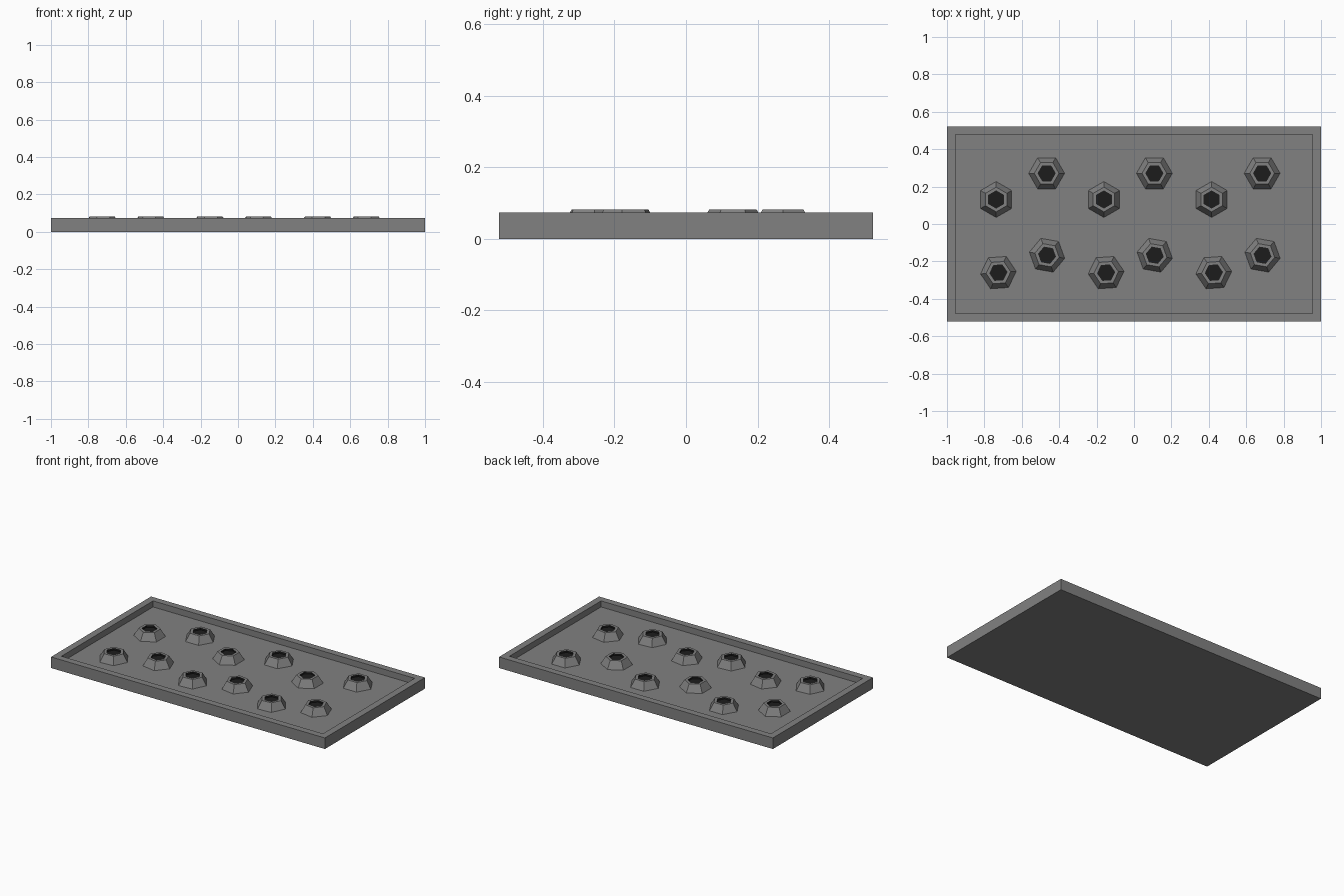
import bpy, bmesh
from math import cos, sin, pi, radians

if "Cube" in bpy.data.objects:
    bpy.data.objects.remove(bpy.data.objects["Cube"])


def colour(name, v):
    m = bpy.data.materials.new(name)
    m.diffuse_color = (v, v, v, 1)
    m.use_nodes = True
    m.node_tree.nodes["Principled BSDF"].inputs["Base Color"].default_value = m.diffuse_color
    return m


grey = colour("dark_grey", 0.22)
dark = colour("dark_hole", 0.012)


def loft(name, rings, dark_from=99):
    """Join closed rings of points into a solid, capping the first and last ring."""
    bm = bmesh.new()
    loops = [[bm.verts.new(p) for p in ring] for ring in rings]
    n = len(loops[0])
    bm.faces.new(loops[0][::-1])
    for k, (a, b) in enumerate(zip(loops, loops[1:])):
        for i in range(n):
            j = (i + 1) % n
            f = bm.faces.new((a[i], a[j], b[j], b[i]))
            f.material_index = int(k >= dark_from)
    cap = bm.faces.new(loops[-1])
    cap.material_index = int(dark_from < 99)
    bmesh.ops.recalc_face_normals(bm, faces=bm.faces)
    mesh = bpy.data.meshes.new(name)
    bm.to_mesh(mesh)
    bm.free()
    mesh.materials.append(grey)
    mesh.materials.append(dark)
    obj = bpy.data.objects.new(name, mesh)
    bpy.context.collection.objects.link(obj)
    return obj


def rect(x, y, z):
    return [(-x, -y, z), (x, -y, z), (x, y, z), (-x, y, z)]


def hexagon(r, z):
    return [(r * cos(i * pi / 3), r * sin(i * pi / 3), z) for i in range(6)]


# Shallow tray with a raised rim
FLOOR = 0.033
loft("tray", [rect(1, 0.522, 0), rect(1, 0.522, 0.073),
              rect(0.955, 0.478, 0.073), rect(0.955, 0.478, FLOOR)])

# Hexagonal studs with dark recesses: start x, y, rotation of each row
rows = [(-0.737, 0.131, 30), (-0.467, 0.271, 0),
        (-0.725, -0.26, 4), (-0.465, -0.167, -10)]
for r, (x0, y, turn) in enumerate(rows):
    for c in range(3):
        stud = loft(f"stud_{r}_{c}",
                    [hexagon(0.096, FLOOR), hexagon(0.066, 0.082),
                     hexagon(0.046, 0.082), hexagon(0.046, 0.07)], dark_from=2)
        stud.location = (x0 + 0.576 * c, y, 0)
        stud.rotation_euler.z = radians(turn)
